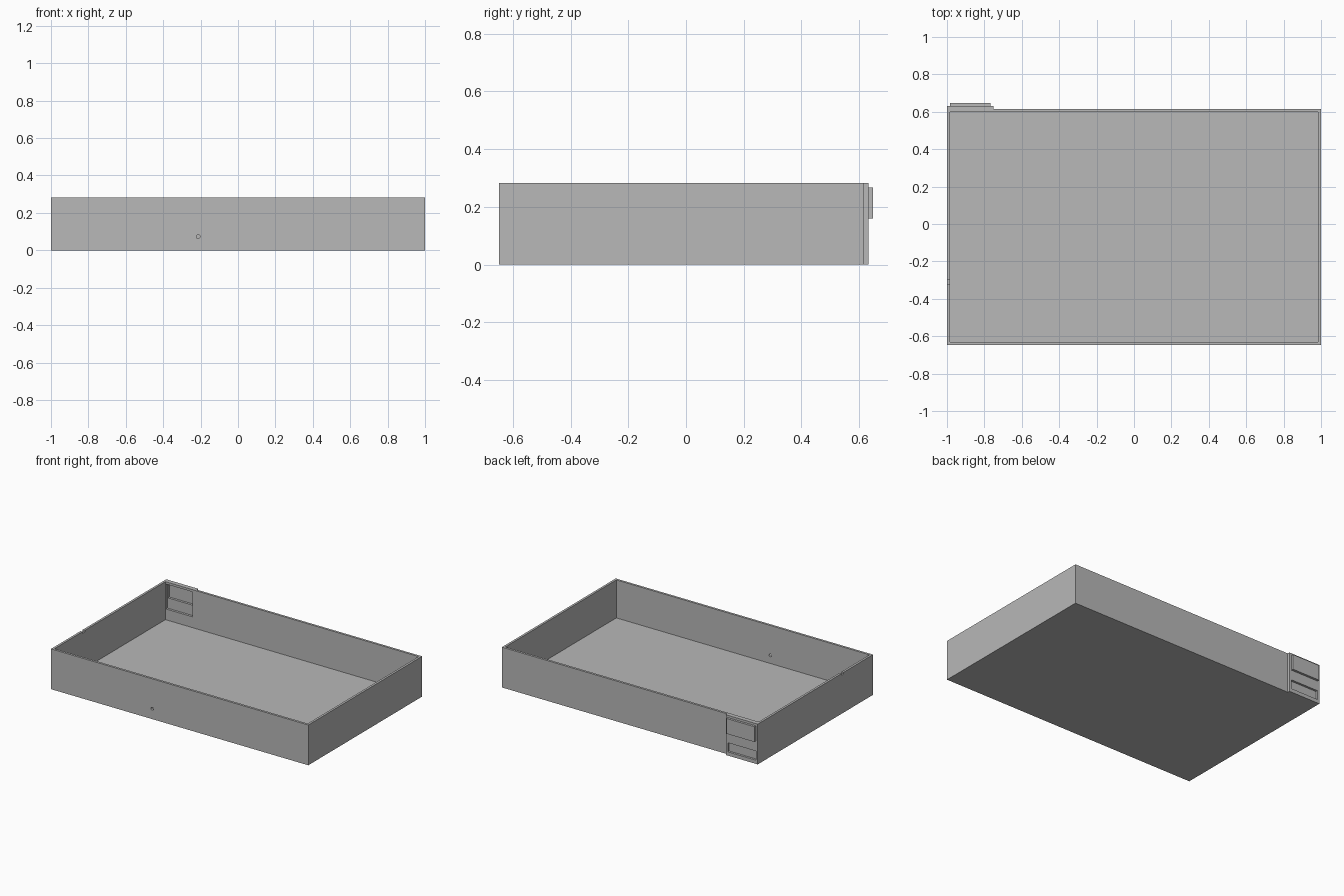
import bpy
import bmesh
from mathutils import Matrix, Vector

if "Cube" in bpy.data.objects:
    bpy.data.objects.remove(bpy.data.objects["Cube"], do_unlink=True)

# Single grey finish
grey = bpy.data.materials.new("matte_grey")
grey.use_nodes = True
colour = (0.48, 0.48, 0.48, 1)
grey.diffuse_color = colour
grey.node_tree.nodes["Principled BSDF"].inputs["Base Color"].default_value = colour

# Main dimensions
T = 0.016                    # sheet thickness
H = 0.283                    # height
FRONT, BACK = -0.648, 0.616  # outer faces of the tray


def add_object(name, bm):
    mesh = bpy.data.meshes.new(name)
    bm.to_mesh(mesh)
    bm.free()
    mesh.materials.append(grey)
    obj = bpy.data.objects.new(name, mesh)
    bpy.context.collection.objects.link(obj)
    return obj


def box(name, x, y, z):
    """Box from (min, max) ranges on each axis."""
    low, high = (Vector(c) for c in zip(x, y, z))
    bm = bmesh.new()
    bmesh.ops.create_cube(bm, size=1)
    bmesh.ops.scale(bm, vec=high - low, verts=bm.verts)
    bmesh.ops.translate(bm, vec=(low + high) / 2, verts=bm.verts)
    return add_object(name, bm)


def cylinder(name, centre, radius, depth):
    """Cylinder lying along y."""
    bm = bmesh.new()
    place = Matrix.Translation(centre) @ Matrix.Rotation(1.5708, 4, "X")
    bmesh.ops.create_cone(bm, cap_ends=True, segments=16, radius1=radius,
                          radius2=radius, depth=depth, matrix=place)
    return add_object(name, bm)


def cut(target, cutter):
    """Subtract the cutter from the target, then discard it."""
    cutter.hide_render = True
    mod = target.modifiers.new("cut", "BOOLEAN")
    mod.operation = "DIFFERENCE"
    mod.solver = "EXACT"
    mod.object = cutter
    bpy.context.view_layer.objects.active = target
    bpy.ops.object.modifier_apply(modifier=mod.name)
    bpy.data.objects.remove(cutter, do_unlink=True)


# Open tray
tray = box("tray", (-1, 1), (FRONT, BACK), (0, H))
cut(tray, box("tray_cavity", (T - 1, 1 - T), (FRONT + T, BACK - T), (T, H + 0.1)))

# Cable hole in the front wall and notch in the right rim
cut(tray, cylinder("cable_hole", (-0.213, FRONT + T / 2, 0.073), 0.01, 0.06))
cut(tray, box("rim_notch", (-1.02, -0.97), (-0.32, -0.296), (H - 0.012, H + 0.02)))

# Window through the back wall behind the socket plate
cut(tray, box("wall_window", (-0.98, -0.772), (BACK - 0.03, BACK + 0.01), (0.092, 0.267)))

# Socket plate with an upper opening and a lower recess
plate = box("socket_plate", (-1, -0.752), (BACK, BACK + T), (0, H))
cut(plate, box("upper_opening", (-0.975, -0.778), (BACK - 0.02, BACK + T + 0.01), (0.165, 0.262)))
cut(plate, box("lower_recess", (-0.985, -0.768), (BACK + 0.001, BACK + T + 0.01), (0.026, 0.09)))

# Raised cover over the upper opening
box("socket_cover", (-0.985, -0.768), (BACK + T, BACK + 2 * T), (0.16, 0.267))
